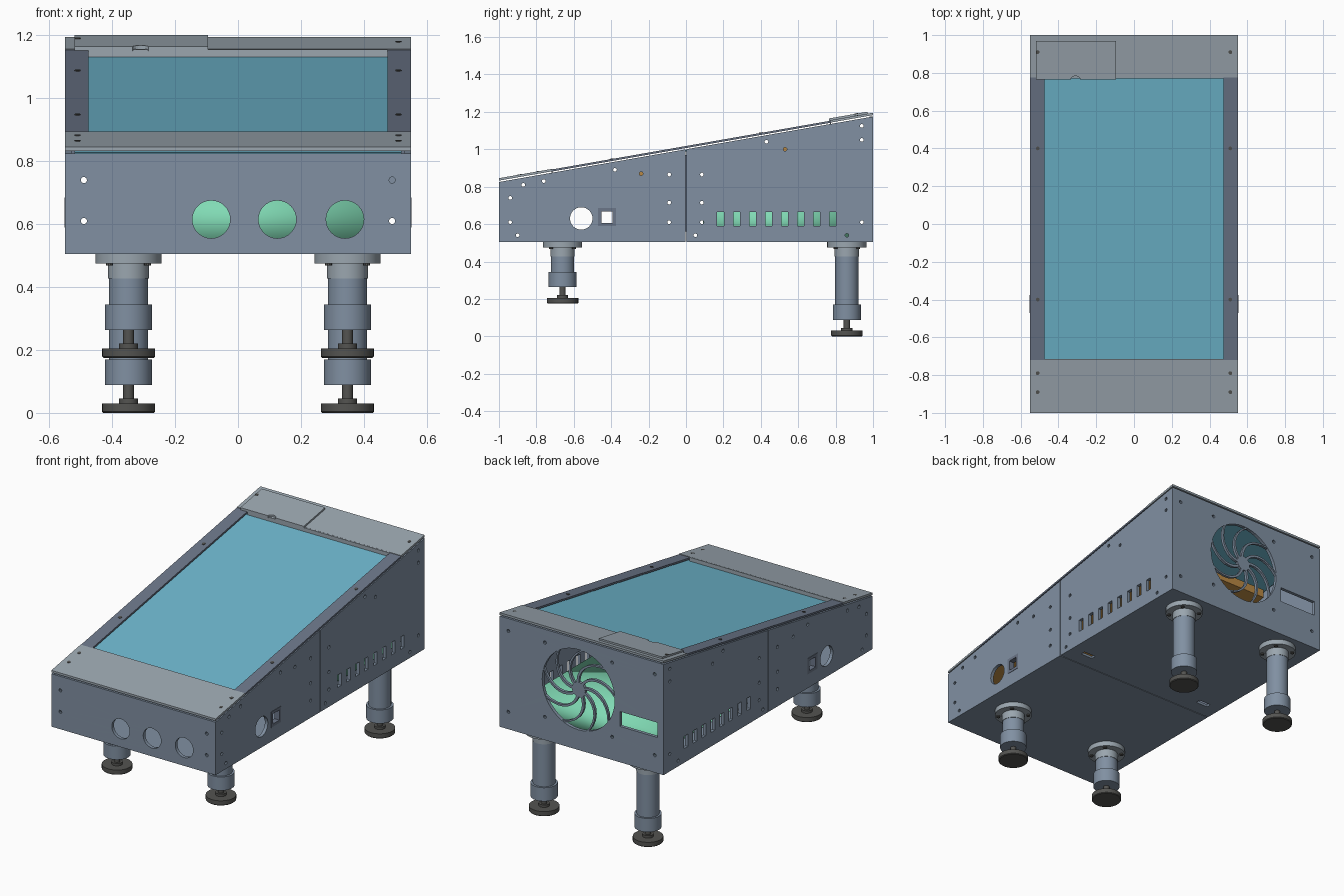
import bpy, bmesh
from math import sin, cos, pi
from mathutils import Matrix

if "Cube" in bpy.data.objects:
    bpy.data.objects.remove(bpy.data.objects["Cube"])


def material(name, *rgb):
    m = bpy.data.materials.new(name)
    m.use_nodes = True
    col = tuple(c ** 2.2 for c in rgb) + (1,)
    m.diffuse_color = col
    m.node_tree.nodes["Principled BSDF"].inputs["Base Color"].default_value = col
    return m


STEEL = material("blue_grey_steel", .50, .56, .63)
LIGHT = material("light_grey_metal", .60, .645, .68)
RAIL = material("dark_blue_grey", .42, .46, .53)
GLASS = material("cyan_glass", .43, .71, .80)
RUBBER = material("dark_rubber", .33, .33, .32)
GREEN = material("mint_green", .50, .85, .70)
ORANGE = material("amber_board", .72, .53, .27)

SLOPE, MID = .175, 1.02            # top plane: z = MID + SLOPE * y
BASE = .505                        # underside of the cabinet


def top(y):
    return MID + SLOPE * y


def rect(x0, x1, y0, y1):
    return [(x0, y0), (x1, y0), (x1, y1), (x0, y1)]


def circle(x, y, r, n=32):
    return [(x + r * cos(2 * pi * i / n), y + r * sin(2 * pi * i / n)) for i in range(n)]


def bolt_holes(points):
    return [circle(x, y, .01, 10) for x, y in points]


# Placements that turn a flat drawing into an upright or sloped panel
def facing_front(y):
    return Matrix(((1, 0, 0, 0), (0, 0, -1, y), (0, 1, 0, 0), (0, 0, 0, 1)))


def facing_side(x):
    return Matrix(((0, 0, 1, x), (1, 0, 0, 0), (0, 1, 0, 0), (0, 0, 0, 1)))


def sloped(offset):
    return Matrix(((1, 0, 0, 0), (0, 1, 0, 0), (0, SLOPE, 1, MID + offset), (0, 0, 0, 1)))


def finish(name, mesh, mat):
    mesh.materials.clear()
    mesh.materials.append(mat)
    ob = bpy.data.objects.new(name, mesh)
    bpy.context.collection.objects.link(ob)
    return ob


def plate(name, loops, matrix, thick, mat):
    """Outline plus hole loops, filled and extruded about its middle plane."""
    cu = bpy.data.curves.new(name, 'CURVE')
    cu.dimensions, cu.fill_mode, cu.extrude = '2D', 'BOTH', thick / 2
    for loop in loops:
        sp = cu.splines.new('POLY')
        sp.points.add(len(loop) - 1)
        for p, (x, y) in zip(sp.points, loop):
            p.co = (x, y, 0, 1)
        sp.use_cyclic_u = True
    tmp = bpy.data.objects.new("helper", cu)
    bpy.context.collection.objects.link(tmp)
    dg = bpy.context.evaluated_depsgraph_get()
    mesh = bpy.data.meshes.new_from_object(tmp.evaluated_get(dg))
    bpy.data.objects.remove(tmp)
    mesh.transform(matrix)
    mesh.shade_flat()
    return finish(name, mesh, mat)


def lathe(name, x, y, profile, mat, n=40):
    """Closed solid of revolution from (radius, z) points."""
    bm = bmesh.new()
    rings = [[bm.verts.new((px, py, z)) for px, py in circle(x, y, r, n)] for r, z in profile]
    for a, b in zip(rings, rings[1:]):
        for i in range(n):
            j = (i + 1) % n
            bm.faces.new((a[i], a[j], b[j], b[i]))
    bm.faces.new(rings[0])
    bm.faces.new(rings[-1])
    bmesh.ops.recalc_face_normals(bm, faces=bm.faces)
    mesh = bpy.data.meshes.new(name)
    bm.to_mesh(mesh)
    bm.free()
    ob = finish(name, mesh, mat)
    bpy.ops.object.select_all(action='DESELECT')
    ob.select_set(True)
    bpy.context.view_layer.objects.active = ob
    bpy.ops.object.shade_smooth_by_angle(angle=.6)
    return ob


# Side walls, each in a front and a rear half
front_bolts = bolt_holes([(-.94, .74), (-.94, .61), (-.9, .54), (-.87, .81), (-.76, .83),
                          (-.38, .89), (-.24, .87), (-.09, .865), (-.09, .715), (-.09, .61)])
rear_bolts = bolt_holes([(.085, .865), (.085, .715), (.085, .61), (.05, .54), (.43, 1.04),
                         (.53, 1.0), (.94, 1.125), (.94, 1.05), (.94, .61), (.86, .54)])
slots = [rect(y - .018, y + .018, .59, .665) for y in (.185 + .0857 * i for i in range(8))]


def wall_outline(y0, y1):
    return [(y0, BASE), (y1, BASE), (y1, top(y1) - .02), (y0, top(y0) - .02)]


port = rect(-.47, -.375, .59, .685)
for side, s in (("left", 1), ("right", -1)):
    at = facing_side(s * .54)
    plate(side + "_wall_front", [wall_outline(-1, -.003), circle(-.56, .63, .06), port]
          + front_bolts, at, .02, STEEL)
    plate(side + "_wall_rear", [wall_outline(.003, 1)] + slots + rear_bolts, at, .02, STEEL)
    plate(side + "_seam_bracket", [rect(-.035, .035, .56, .97)], facing_side(s * .525), .01, RAIL)
    plate(side + "_port_frame", [port, rect(-.452, -.393, .607, .668)],
          facing_side(s * .535), .034, RAIL)

# Front wall with three button holes
plate("front_wall", [rect(-.53, .53, BASE, top(-1) - .02)]
      + [circle(x, .615, .06) for x in (-.085, .125, .34)]
      + bolt_holes([(x, z) for x in (-.49, .49) for z in (.61, .74)]),
      facing_front(-.99), .02, STEEL)

# Back wall with fan opening and connector window
FX, FZ, FR = .02, .87, .243
plate("back_wall", [rect(-.53, .53, BASE, top(1) - .02), circle(FX, FZ, FR, 48),
                    rect(-.51, -.257, .722, .812)]
      + bolt_holes([(FX + a * .225, FZ + b * .225) for a in (-1, 1) for b in (-1, 1)]
                   + [(x, z) for x in (-.49, .49) for z in (.61, 1.1)]),
      facing_front(.99), .02, STEEL)

# Fan grille: hub and swept arms
plate("fan_hub", [circle(FX, FZ, .045)], facing_front(.99), .018, STEEL)
for k in range(9):
    edges = []
    for w in (-.008, .008):
        row = []
        for i in range(9):
            r = .03 + (FR - .025) * i / 8
            a = 2 * pi * k / 9 + 1.0 * (i / 8) ** 1.3 + w / r
            row.append((FX + r * cos(a), FZ + r * sin(a)))
        edges.append(row)
    plate(f"fan_arm_{k + 1}", [edges[0] + edges[1][::-1]], facing_front(.99), .016, STEEL)

# Floor in two halves, each with cable slots near the seam
for name, y0, y1 in (("floor_front", -.98, -.002), ("floor_rear", .002, .98)):
    holes = [rect(x - .04, x + .04, .09, .12) for x in (-.43, .43)] if y0 > 0 else []
    plate(name, [rect(-.53, .53, y0, y1)] + holes,
          Matrix.Translation((0, 0, BASE + .0075)), .015, STEEL)

# Sloped top: glass, bars, rails and the board beneath
plate("glass", [rect(-.52, .52, -.97, .97)], sloped(-.027), .008, GLASS)
plate("front_bar", [rect(-.55, .55, -1, -.72)], sloped(-.006), .013, LIGHT)
plate("back_bar", [rect(-.55, .55, .775, 1)], sloped(-.006), .013, LIGHT)
for side, s in (("left", 1), ("right", -1)):
    plate(side + "_rail", [rect(*sorted((s * .475, s * .55)), -.72, .775)],
          sloped(-.008), .011, RAIL)
for side, y in (("front", -.717), ("back", .772)):
    plate(side + "_glass_lip", [rect(-.475, .475, y - .003, y + .003)], sloped(-.012), .024, LIGHT)
plate("under_board", [rect(-.465, .465, -.9, .6)], sloped(-.1), .05, ORANGE)

# Raised access lid with a finger notch
notch = [(-.31 + .025 * cos(a), .765 + .018 * sin(a)) for a in (pi - pi * i / 10 for i in range(11))]
plate("access_lid", [[(-.52, .765)] + notch + [(-.095, .765), (-.095, .97), (-.52, .97)]],
      sloped(.004), .014, LIGHT)

# Screws on the top surface
for i, (y, h) in enumerate(((-.89, 0), (-.79, 0), (-.4, -.002), (.4, -.002), (.91, 0))):
    for s in (-1, 1):
        lift = .011 if (i == 4 and s < 0) else h
        plate(f"top_screw_{i + 1}_{'left' if s > 0 else 'right'}",
              [circle(s * .51, y, .01, 12)], sloped(lift), .004, RUBBER)

# Smooth-shaded unit inside the cabinet
box = plate("inner_unit", [rect(-.4, .43, .09, .88)], Matrix.Translation((0, 0, .61)), .16, GREEN)
bm = bmesh.new()
bm.from_mesh(box.data)
bmesh.ops.remove_doubles(bm, verts=bm.verts, dist=.0001)
for f in bm.faces:
    f.smooth = True
bm.to_mesh(box.data)
bm.free()

# Legs: flange, tube with sleeve, threaded stem and foot
for end, y, foot in (("front", -.66, .175), ("rear", .86, 0)):
    for side, x in (("left", .348), ("right", -.348)):
        n = f"{end}_{side}_"
        lathe(n + "flange", x, y, [(.065, .428), (.065, .475), (.105, .475), (.105, BASE)], LIGHT)
        lathe(n + "tube", x, y, [(.075, foot + .088), (.075, foot + .17),
                                 (.0625, foot + .17), (.0625, .43)], STEEL)
        lathe(n + "foot", x, y, [(.08, foot), (.084, foot + .004), (.084, foot + .03),
                                 (.03, foot + .03), (.03, foot + .045),
                                 (.017, foot + .045), (.017, foot + .09)], RUBBER)
        for k in range(4):
            a = pi / 4 + k * pi / 2
            lathe(f"{n}bolt_{k + 1}", x + .086 * cos(a), y + .086 * sin(a),
                  [(.011, .468), (.011, .476)], RUBBER, 10)
